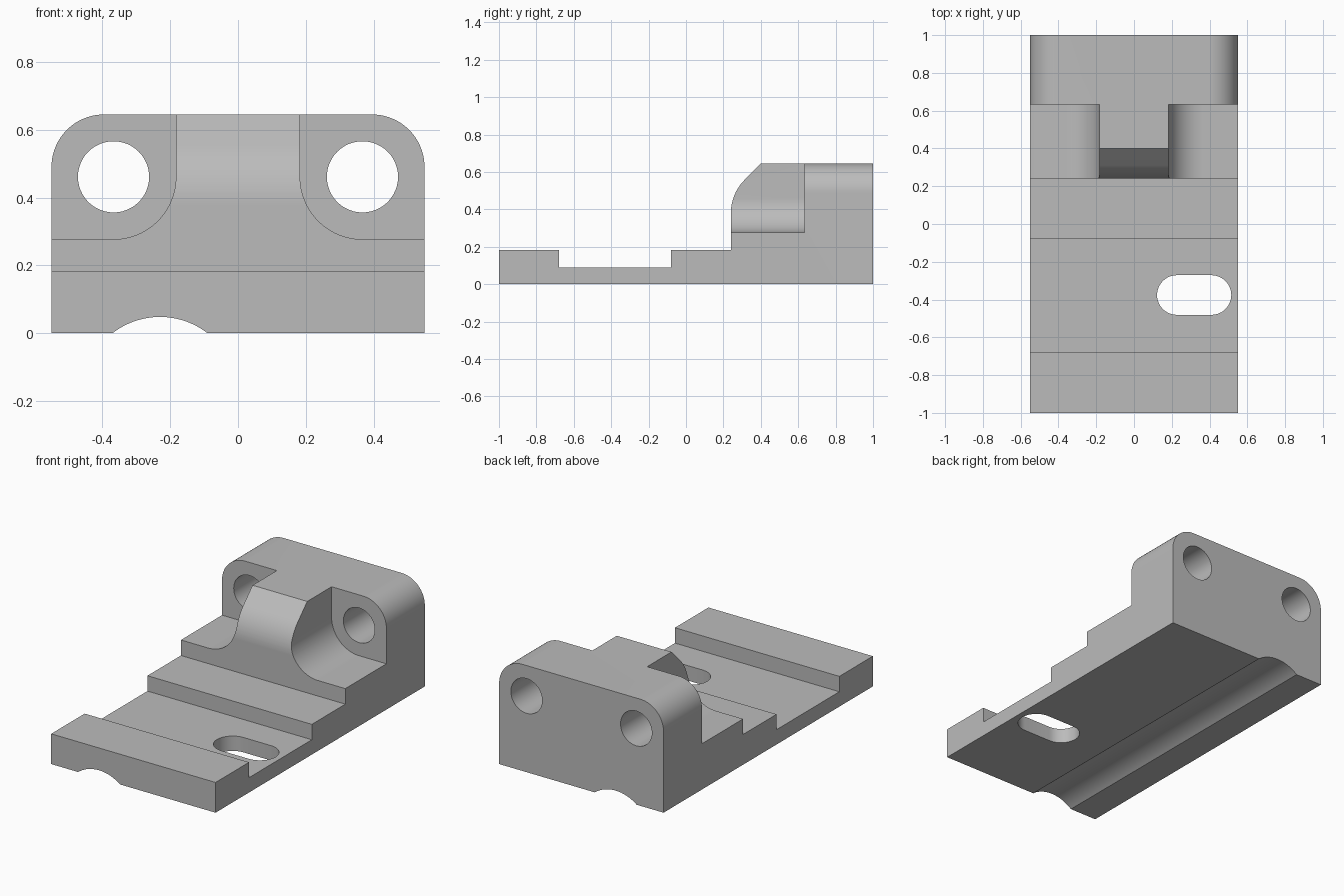
import bpy, bmesh
from math import sin, cos, radians
from mathutils import Vector

cube = bpy.data.objects.get("Cube")
if cube:
    bpy.data.objects.remove(cube, do_unlink=True)

grey = bpy.data.materials.new("plain grey")
grey.use_nodes = True
grey.diffuse_color = (0.5, 0.5, 0.5, 1)
grey.node_tree.nodes["Principled BSDF"].inputs["Base Color"].default_value = (0.5, 0.5, 0.5, 1)


def arc(cx, cy, r, start, end, steps=24):
    angles = [radians(start + (end - start) * i / steps) for i in range(steps + 1)]
    return [(cx + r * cos(a), cy + r * sin(a)) for a in angles]


def prism(name, points, axis, low, high):
    """Extrude a closed 2D profile along an axis (x: yz, y: xz, z: xy)."""
    place = {"x": lambda u, v: (low, u, v),
             "y": lambda u, v: (u, low, v),
             "z": lambda u, v: (u, v, low)}[axis]
    bm = bmesh.new()
    face = bm.faces.new([bm.verts.new(place(u, v)) for u, v in points])
    grown = bmesh.ops.extrude_face_region(bm, geom=[face])["geom"]
    offset = Vector([(high - low) * (axis == a) for a in "xyz"])
    bmesh.ops.translate(bm, vec=offset, verts=[g for g in grown if isinstance(g, bmesh.types.BMVert)])
    bmesh.ops.recalc_face_normals(bm, faces=bm.faces)
    mesh = bpy.data.meshes.new(name)
    bm.to_mesh(mesh)
    bm.free()
    mesh.materials.append(grey)
    obj = bpy.data.objects.new(name, mesh)
    bpy.context.collection.objects.link(obj)
    return obj


def combine(target, tool, operation="DIFFERENCE"):
    mod = target.modifiers.new(tool.name, "BOOLEAN")
    mod.operation, mod.object, mod.solver = operation, tool, "EXACT"
    bpy.context.view_layer.objects.active = target
    bpy.ops.object.modifier_apply(modifier=mod.name)
    bpy.data.objects.remove(tool, do_unlink=True)


HALF, TOP, HOLE_X, HOLE_Z = 0.55, 0.645, 0.367, 0.461
STEP, CHANNEL, LEDGE, CORNER = 0.183, 0.09, 0.278, 0.155

# Stepped side profile with the curved, chamfered nose
side = [(-1, 0), (1, 0), (1, TOP), (0.4, TOP)]
side += arc(0.49, 0.381, 0.25, 135, 180)
side += [(0.24, STEP), (-0.08, STEP), (-0.08, CHANNEL),
         (-0.68, CHANNEL), (-0.68, STEP), (-1, STEP)]
bracket = prism("mounting_bracket", side, "x", -0.7, 0.7)

# Front outline: rounded top corners and the shallow groove underneath
outline = [(-HALF, 0)] + arc(-0.23, -0.18, 0.228, 127.9, 52.1)
outline += [(HALF, 0)]
outline += arc(HALF - CORNER, TOP - CORNER, CORNER, 0, 90)
outline += arc(CORNER - HALF, TOP - CORNER, CORNER, 90, 180)
# Snap the groove ends onto the underside
outline = [(x, 0 if z < 0.001 else z) for x, z in outline]
combine(bracket, prism("front_outline", outline, "y", -1.2, 1.2), "INTERSECT")

# Round-cornered pockets and bolt holes on both sides
for s in (-1, 1):
    pocket = [(HOLE_X - 0.184, 1)] + arc(HOLE_X, HOLE_Z, 0.184, 180, 270) + [(1, LEDGE - 0.001), (1, 1)]
    combine(bracket, prism("pocket", [(s * x, z) for x, z in pocket], "y", 0.1, 0.633))
    hole = arc(s * HOLE_X, HOLE_Z, 0.105, 0, 360, 48)[:-1]
    combine(bracket, prism("bolt_hole", hole, "y", 0.1, 1.2))

# Adjustment slot through the channel floor
slot = arc(0.41, -0.376, 0.105, -90, 90) + arc(0.227, -0.376, 0.105, 90, 270)
combine(bracket, prism("slot", slot, "z", -0.2, 0.5))

bpy.ops.object.select_all(action="DESELECT")
bracket.select_set(True)
bpy.context.view_layer.objects.active = bracket
bpy.ops.object.shade_smooth_by_angle(angle=radians(20))
